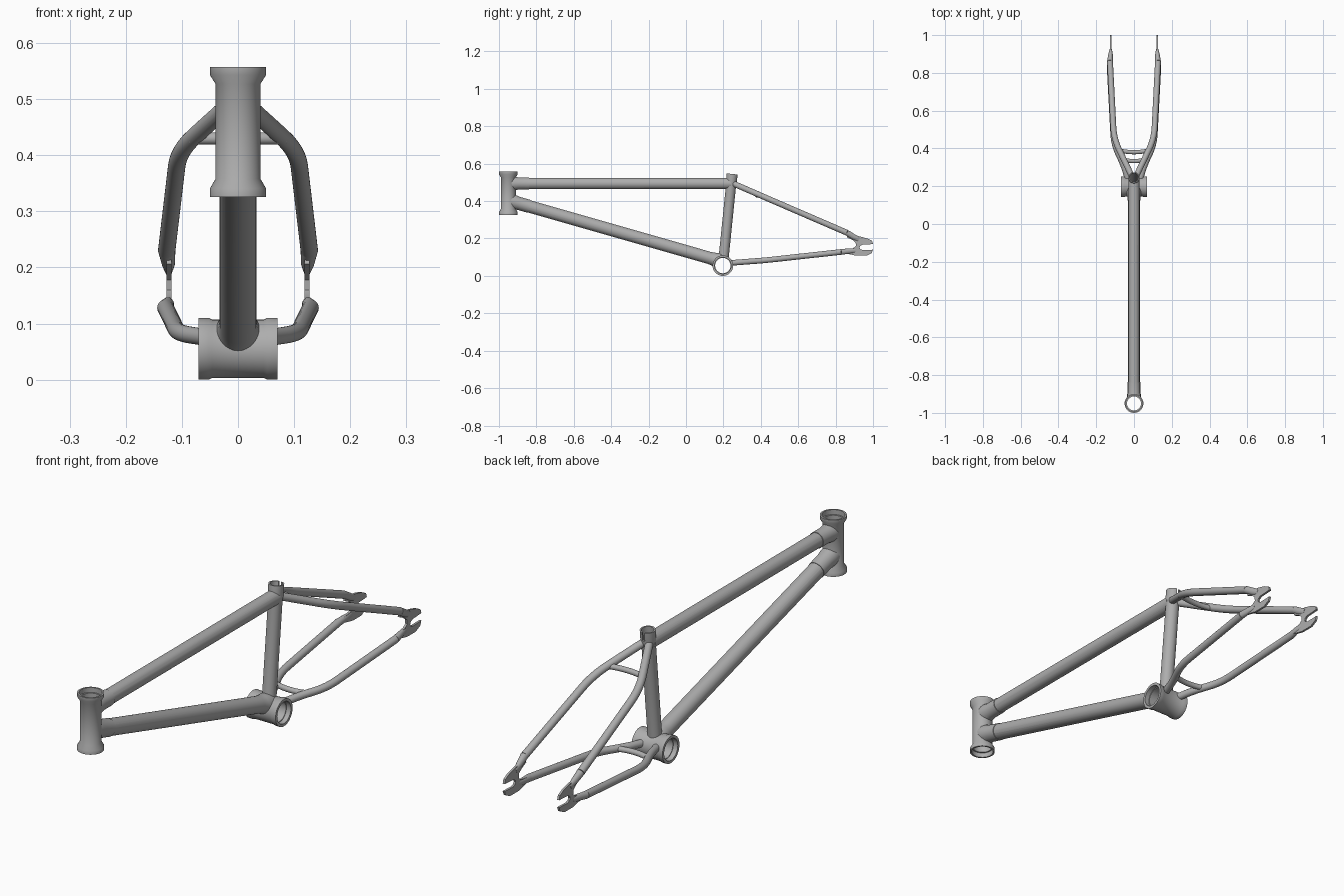
import bpy, bmesh, math
from mathutils import Vector, Matrix

cube = bpy.data.objects.get("Cube")
if cube:
    bpy.data.objects.remove(cube, do_unlink=True)

paint = bpy.data.materials.new("grey_metal")
paint.use_nodes = True
grey = (0.42, 0.42, 0.42, 1)
paint.diffuse_color = grey
bsdf = paint.node_tree.nodes["Principled BSDF"]
bsdf.inputs["Base Color"].default_value = grey
bsdf.inputs["Roughness"].default_value = 0.5

SIDES = 32
Z = Vector((0, 0, 1))


def smooth(mesh):
    for p in mesh.polygons:
        p.use_smooth = True
    mesh.set_sharp_from_angle(angle=math.radians(35))


def finish(bm, name):
    bmesh.ops.recalc_face_normals(bm, faces=bm.faces)
    mesh = bpy.data.meshes.new(name)
    bm.to_mesh(mesh)
    bm.free()
    obj = bpy.data.objects.new(name, mesh)
    bpy.context.collection.objects.link(obj)
    mesh.materials.append(paint)
    smooth(mesh)
    return obj


def bridge(bm, a, b):
    n = len(a)
    for i in range(n):
        bm.faces.new((a[i], a[(i + 1) % n], b[(i + 1) % n], b[i]))


def rounded(points, length):
    """Replace every inner corner of the path by a short curve."""
    out = [points[0]]
    for a, b, c in zip(points, points[1:], points[2:]):
        p = b + (a - b) * min(length / (a - b).length, 0.45)
        q = b + (c - b) * min(length / (c - b).length, 0.45)
        for k in range(7):
            t = k / 6
            out.append(p * (1 - t) ** 2 + b * 2 * t * (1 - t) + q * t ** 2)
    return out + [points[-1]]


def tube(name, stations, bend=0.0):
    """Capped tube; each station is x, y, z, radius and optional flatness.
    Bent tubes keep the radius of their first station."""
    marks = [Vector(p[:3]) for p in stations]
    sections = [(p[3], p[4] if len(p) > 4 else 1) for p in stations]
    if bend:
        marks = rounded(marks, bend)
        sections = [sections[0]] * len(marks)
    bm = bmesh.new()
    rings = []
    for i, c in enumerate(marks):
        t = (marks[min(i + 1, len(marks) - 1)] - marks[max(i - 1, 0)]).normalized()
        side = t.cross(Z)
        side = side.normalized() if side.length > 1e-4 else Vector((1, 0, 0))
        up = side.cross(t)
        r, flat = sections[i]
        ring = []
        for k in range(SIDES):
            a = math.tau * k / SIDES
            ring.append(bm.verts.new(c + side * math.cos(a) * r * flat + up * math.sin(a) * r))
        rings.append(ring)
    for a, b in zip(rings, rings[1:]):
        bridge(bm, a, b)
    bm.faces.new(rings[0])
    bm.faces.new(rings[-1])
    return finish(bm, name)


def lathe(name, profile, matrix):
    """Spin a closed (radius, height) profile into a hollow shell."""
    bm = bmesh.new()
    n = 48
    loops = [[bm.verts.new(matrix @ Vector((r * math.cos(math.tau * k / n),
                                            r * math.sin(math.tau * k / n), h)))
              for k in range(n)] for r, h in profile]
    for a, b in zip(loops, loops[1:] + loops[:1]):
        bridge(bm, a, b)
    return finish(bm, name)


def cut(obj, *cutters):
    """Cope a tube against other tubes and bake the result."""
    for c in cutters:
        m = obj.modifiers.new("cope", 'BOOLEAN')
        m.operation, m.solver, m.object = 'DIFFERENCE', 'EXACT', c
    bpy.context.view_layer.update()
    deps = bpy.context.evaluated_depsgraph_get()
    mesh = bpy.data.meshes.new_from_object(obj.evaluated_get(deps))
    obj.modifiers.clear()
    obj.data = mesh
    smooth(mesh)


HEAD_Y, BB_Y, BB_Z = -0.95, 0.197, 0.055
seat_low, seat_high = Vector((0, BB_Y, BB_Z)), Vector((0, 0.247, 0.545))
seat_axis = seat_high - seat_low
seat_len = seat_axis.length

# Helper solids for coping the joints
head_cut = tube("head_cutter", [(0, HEAD_Y, 0.2, 0.0385), (0, HEAD_Y, 0.7, 0.0385)])
shell_cut = tube("shell_cutter", [(-0.066, BB_Y, BB_Z, 0.048), (0.066, BB_Y, BB_Z, 0.048)])
seat_cut = tube("seat_cutter", [(*seat_low, 0.0255), (*(seat_low + seat_axis * 1.2), 0.0255)])
slot_cut = tube("slot_cutter", [(0, 0.255, 0.512, 0.005), (0, 0.29, 0.512, 0.005)])
for v in slot_cut.data.vertices:
    if v.co.z > 0.5119:
        v.co.z += 0.08
cutters = (head_cut, shell_cut, seat_cut, slot_cut)
for c in cutters:
    c.hide_render = True

# Head tube with flared cups
lathe("head_tube", [(0.05, 0.326), (0.05, 0.341), (0.04, 0.358), (0.04, 0.527), (0.05, 0.543),
                    (0.05, 0.557), (0.043, 0.557), (0.043, 0.537), (0.037, 0.537),
                    (0.037, 0.346), (0.043, 0.346), (0.043, 0.326)],
      Matrix.Translation((0, HEAD_Y, 0)))

# Crank shell, hollow from side to side
half = [(0.041, -0.05), (0.044, -0.05), (0.044, -0.07), (0.055, -0.07), (0.055, -0.052), (0.052, -0.046)]
lathe("crank_shell", half + [(r, -h) for r, h in reversed(half)],
      Matrix.Translation((0, BB_Y, BB_Z)) @ Matrix.Rotation(math.pi / 2, 4, 'Y'))

# Seat tube with a thicker slotted collar
seat = lathe("seat_tube", [(0.0235, 0.02), (0.027, 0.02), (0.027, 0.43), (0.0295, 0.445),
                           (0.0295, seat_len), (0.0235, seat_len)],
             Matrix.Translation(seat_low) @ Z.rotation_difference(seat_axis).to_matrix().to_4x4())
cut(seat, shell_cut, slot_cut)

# Top tube and its reinforcing sleeve
cut(tube("top_tube", [(0, -0.94, 0.494, 0.03), (0, 0.24, 0.494, 0.03)]), head_cut, seat_cut)
cut(tube("top_sleeve", [(0, -0.94, 0.494, 0.036), (0, -0.915, 0.494, 0.036),
                        (0, -0.895, 0.494, 0.0325), (0, -0.84, 0.494, 0.0325)]), head_cut)


# Down tube, flared at the crank shell, and its sleeve
def down(y, r):
    return (0, y, 0.395 - 0.286 * (y + 0.92), r)


cut(tube("down_tube", [down(-0.95, 0.033), down(0.125, 0.033), down(0.15, 0.036),
                       down(0.17, 0.041), down(0.19, 0.041)]), head_cut, shell_cut)
cut(tube("down_sleeve", [down(-0.95, 0.038), down(-0.915, 0.038),
                         down(-0.895, 0.035), down(-0.84, 0.035)]), head_cut)

# Rear triangle, one side at a time
plate = [(0.865, 0.222), (0.9, 0.213), (0.93, 0.211), (0.97, 0.2), (0.995, 0.187), (1, 0.17),
         (0.945, 0.167), (0.932, 0.161), (0.928, 0.152), (0.932, 0.143), (0.945, 0.138),
         (1, 0.14), (0.993, 0.122), (0.965, 0.108), (0.91, 0.108), (0.855, 0.12),
         (0.855, 0.143), (0.893, 0.148), (0.909, 0.16), (0.907, 0.178), (0.89, 0.192), (0.86, 0.206)]
for s, side in ((1, "left"), (-1, "right")):
    stay = tube(side + "_seat_stay", [(s * 0.01, 0.25, 0.495, 0.0155), (s * 0.106, 0.45, 0.408, 0.0155),
                                      (s * 0.127, 0.86, 0.231, 0.0155)], bend=0.07)
    cut(stay, seat_cut)
    tube(side + "_seat_stay_tip", [(s * 0.127, 0.86, 0.231, 0.0155), (s * 0.124, 0.9, 0.207, 0.0145, 0.8),
                                   (s * 0.123, 0.925, 0.195, 0.013, 0.45)])
    chain = tube(side + "_chain_stay", [(s * 0.03, 0.225, 0.068, 0.015), (s * 0.055, 0.31, 0.075, 0.015),
                                        (s * 0.107, 0.42, 0.083, 0.015), (s * 0.129, 0.83, 0.128, 0.015)],
                 bend=0.06)
    cut(chain, shell_cut)
    tube(side + "_chain_stay_tip", [(s * 0.129, 0.83, 0.128, 0.015), (s * 0.125, 0.87, 0.133, 0.014, 0.8),
                                    (s * 0.123, 0.905, 0.136, 0.012, 0.45)])
    # Forked axle plate
    bm = bmesh.new()
    face = bm.faces.new([bm.verts.new((s * 0.123 - 0.0045, y, z)) for y, z in plate])
    grown = bmesh.ops.extrude_face_region(bm, geom=[face], use_keep_orig=True)["geom"]
    bmesh.ops.translate(bm, vec=(0.009, 0, 0), verts=[v for v in grown if isinstance(v, bmesh.types.BMVert)])
    finish(bm, side + "_axle_plate")

# Arched bridges between the stays
for name, x, y, z in (("seat_stay_bridge", 0.085, 0.392, 0.43), ("chain_stay_bridge", 0.07, 0.345, 0.078)):
    tube(name, [(x * k / 6, y - 0.012 * (1 - (k / 6) ** 2), z, 0.011) for k in range(-6, 7)])

for c in cutters:
    bpy.data.objects.remove(c, do_unlink=True)
